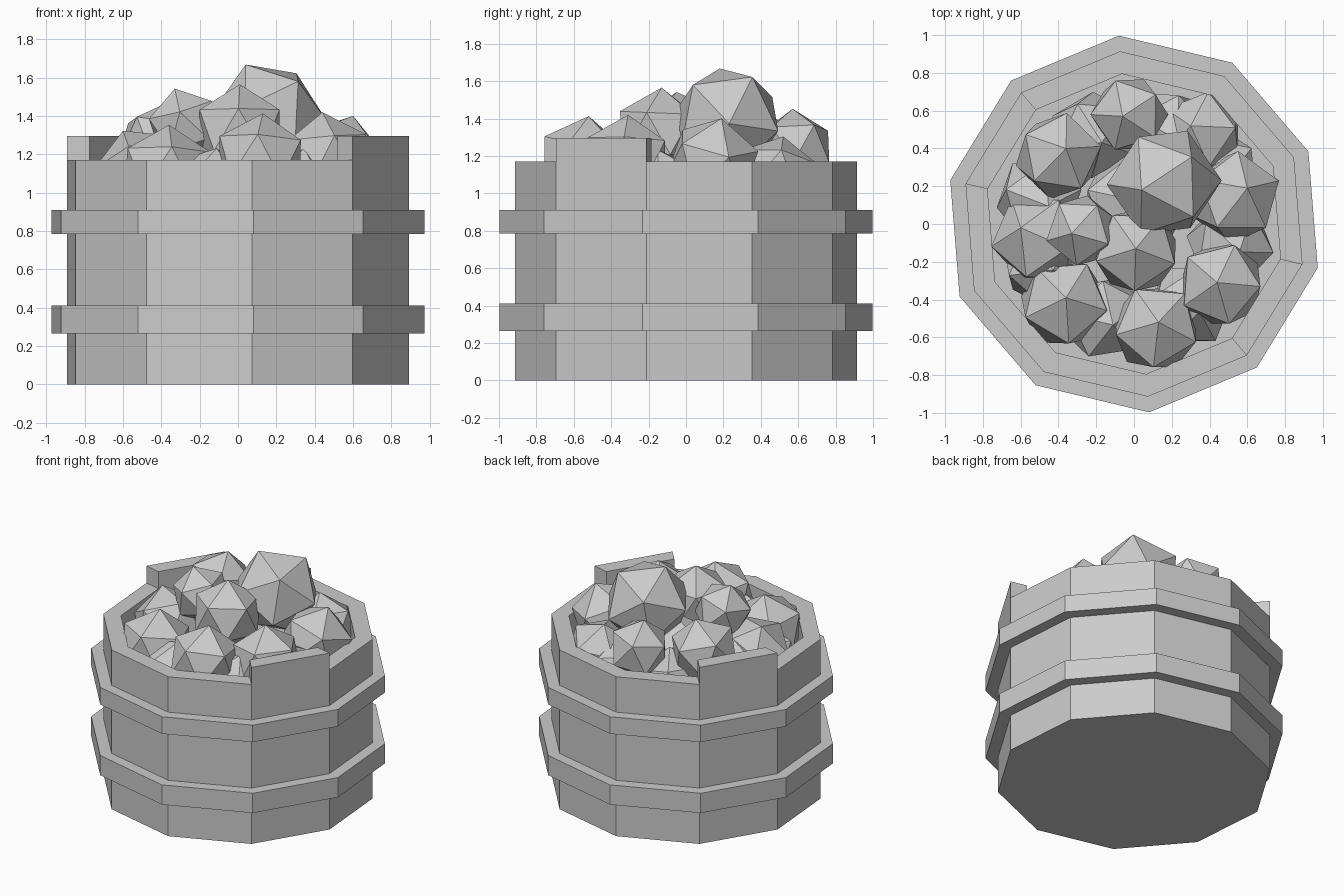
import bpy, bmesh, math
from mathutils import Vector, Matrix

if "Cube" in bpy.data.objects:
    bpy.data.objects.remove(bpy.data.objects["Cube"])

SIDES = 10
START = math.radians(-85.4)


def ring(r, z):
    return [Vector((r * math.cos(START + i * math.tau / SIDES),
                    r * math.sin(START + i * math.tau / SIDES), z)) for i in range(SIDES)]


def finish(bm, name):
    bmesh.ops.remove_doubles(bm, verts=bm.verts, dist=0.0001)
    bmesh.ops.recalc_face_normals(bm, faces=bm.faces)
    me = bpy.data.meshes.new(name)
    bm.to_mesh(me)
    bm.free()
    ob = bpy.data.objects.new(name, me)
    bpy.context.collection.objects.link(ob)
    return ob


def face(bm, pts):
    bm.faces.new([bm.verts.new(p) for p in pts])


# Barrel: ten staves, two of them taller than the rim
R_OUT, R_IN, RIM, TALL, FLOOR = 0.917, 0.797, 1.17, 1.295, 0.85
heights = [RIM] * SIDES
heights[1] = heights[6] = TALL
bm = bmesh.new()
outer, inner = ring(R_OUT, 0), ring(R_IN, 0)
up = lambda p, z: Vector((p.x, p.y, z))
for i, h in enumerate(heights):
    j = (i + 1) % SIDES
    a, b, c, d = outer[i], outer[j], inner[j], inner[i]
    face(bm, [a, b, up(b, h), up(a, h)])
    face(bm, [up(c, FLOOR), up(d, FLOOR), up(d, h), up(c, h)])
    face(bm, [up(a, h), up(b, h), up(c, h), up(d, h)])
    if h > RIM:
        for p, q in ((a, d), (b, c)):
            face(bm, [up(p, RIM), up(q, RIM), up(q, h), up(p, h)])
face(bm, outer[::-1])
face(bm, [up(p, FLOOR) for p in inner])
finish(bm, "barrel")


# Hoops: square-section bands around the staves
def hoop(name, z0, z1):
    bm = bmesh.new()
    loops = [ring(R_OUT - 0.005, z0), ring(1.0, z0), ring(1.0, z1), ring(R_OUT - 0.005, z1)]
    for k in range(4):
        l, m = loops[k], loops[(k + 1) % 4]
        for i in range(SIDES):
            j = (i + 1) % SIDES
            face(bm, [l[i], l[j], m[j], m[i]])
    finish(bm, name)


hoop("lower_hoop", 0.265, 0.41)
hoop("upper_hoop", 0.785, 0.91)


# Rocks: icosahedra turned so one corner sits at a given place, and a
# neighbouring corner is as close as possible to a second place
def rock(name, centre, r, top, near):
    c = Vector(centre)
    dx, dy = top[0] - c.x, top[1] - c.y
    d = Vector((dx, dy, math.sqrt(max(r * r - dx * dx - dy * dy, 0.01))))
    tilt = Vector((0, 0, 1)).rotation_difference(d).to_matrix()
    side = Vector((0.8944, 0, 0.4472)) * r

    def miss(deg):
        p = c + tilt @ (Matrix.Rotation(math.radians(deg), 3, 'Z') @ side)
        return math.hypot(p.x - near[0], p.y - near[1])
    roll = Matrix.Rotation(math.radians(min(range(360), key=miss)), 3, 'Z')
    bm = bmesh.new()
    bmesh.ops.create_icosphere(bm, subdivisions=1, radius=r)
    # put a ring corner of the upper half on +x before rolling
    v = max((v.co for v in bm.verts if 0 < v.co.z < r * 0.9), key=lambda p: p.x)
    base = Matrix.Rotation(-math.atan2(v.y, v.x), 3, 'Z')
    m = Matrix.Translation(c) @ (tilt @ roll @ base).to_4x4()
    bmesh.ops.transform(bm, matrix=m, verts=bm.verts)
    finish(bm, name)


ROCKS = [
    ((0.16, 0.22, 1.39), 0.305, (0.04, 0.18), (0.305, 0.355)),
    ((-0.025, 0.58, 1.24), 0.215, (-0.06, 0.57), (0.08, 0.66)),
    ((0.36, 0.48, 1.08), 0.235, (0.30, 0.52), (0.39, 0.69)),
    ((-0.40, 0.36, 1.24), 0.24, (-0.36, 0.40), (-0.36, 0.57)),
    ((0.53, 0.14, 1.16), 0.255, (0.60, 0.19), (0.55, 0.38)),
    ((-0.50, -0.08, 1.09), 0.26, (-0.60, -0.02), (-0.66, 0.15)),
    ((-0.275, -0.035, 1.35), 0.2, (-0.33, -0.05), (-0.15, 0.15)),
    ((0.01, -0.14, 1.32), 0.245, (0.01, -0.13), (0.0, -0.37)),
    ((-0.37, -0.42, 1.10), 0.255, (-0.36, -0.39), (-0.13, -0.46)),
    ((0.115, -0.55, 1.165), 0.25, (0.13, -0.52), (0.34, -0.63)),
    ((0.46, -0.32, 1.175), 0.245, (0.44, -0.31), (0.68, -0.33)),
]
for i, spec in enumerate(ROCKS):
    rock(f"rock_{i + 1}", *spec)

# Lower layer of rocks filling the gaps
for k, deg in enumerate((115, 165, 203, 252, 305, 348, 32, 70)):
    a = math.radians(deg)
    x, y = 0.52 * math.cos(a), 0.52 * math.sin(a)
    rock(f"lower_rock_{k + 1}", (x, y, 1.0), 0.24, (x + 0.05, y - 0.04), (x * 1.3, y * 1.3))
rock("middle_rock", (0.0, 0.1, 1.02), 0.3, (0.03, 0.12), (0.25, 0.2))
